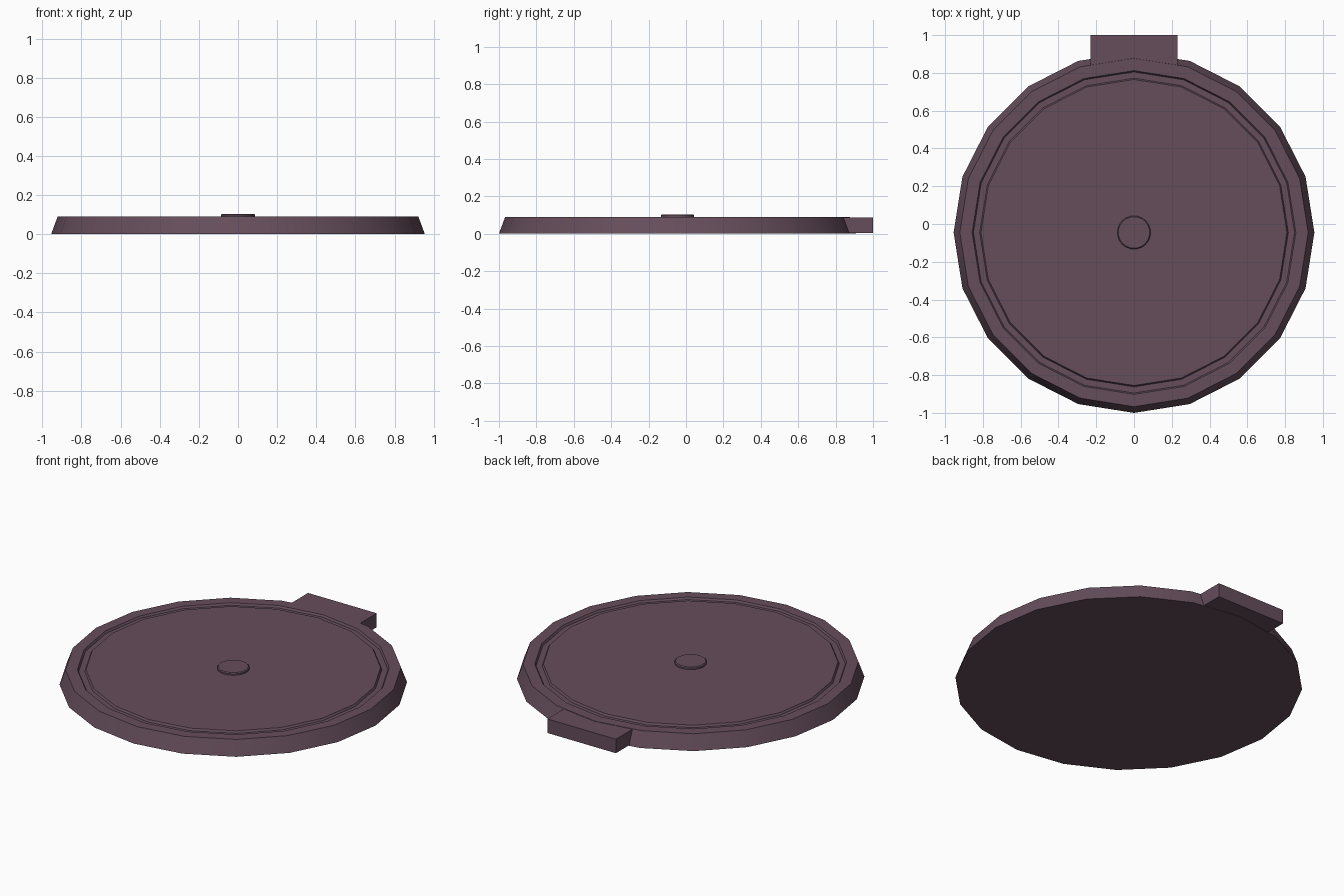
import bpy, bmesh, math

if "Cube" in bpy.data.objects:
    bpy.data.objects.remove(bpy.data.objects["Cube"])

CENTRE_Y = -0.045

mat = bpy.data.materials.new("plum_plastic")
mat.diffuse_color = (0.13, 0.075, 0.105, 1)
mat.use_nodes = True
mat.node_tree.nodes["Principled BSDF"].inputs["Base Color"].default_value = mat.diffuse_color


def finish(name, bm):
    bmesh.ops.recalc_face_normals(bm, faces=bm.faces)
    mesh = bpy.data.meshes.new(name)
    bm.to_mesh(mesh)
    bm.free()
    mesh.materials.append(mat)
    obj = bpy.data.objects.new(name, mesh)
    bpy.context.collection.objects.link(obj)
    bpy.ops.object.select_all(action='DESELECT')
    obj.select_set(True)
    bpy.context.view_layer.objects.active = obj
    bpy.ops.object.shade_smooth_by_angle(angle=math.radians(30))
    return obj


def lathe(name, profile, sides):
    """Turn a (radius, z) profile into a closed solid with flat end caps."""
    bm = bmesh.new()
    rings = []
    for r, z in profile:
        rings.append([bm.verts.new((r * math.sin(math.tau * i / sides),
                                    CENTRE_Y + r * math.cos(math.tau * i / sides), z))
                      for i in range(sides)])
    for a, b in zip(rings, rings[1:]):
        for i in range(sides):
            j = (i + 1) % sides
            bm.faces.new((a[i], a[j], b[j], b[i]))
    bm.faces.new(rings[0])
    bm.faces.new(rings[-1])
    return finish(name, bm)


# Tapered 20-sided lid with a shallow groove near the rim
lathe("lid_disc", [(0.955, 0), (0.922, 0.09), (0.857, 0.09), (0.85, 0.078),
                   (0.817, 0.078), (0.81, 0.09)], 20)

# Small round button in the middle
lathe("centre_button", [(0.088, 0.085), (0.088, 0.099), (0.083, 0.104)], 32)

# Rectangular hinge tab at the back, tucked into the lid
bm = bmesh.new()
bmesh.ops.create_cube(bm, size=1)
y0, y1, z0, z1 = 0.82, 1.0, 0.003, 0.088
bmesh.ops.scale(bm, vec=(0.46, y1 - y0, z1 - z0), verts=bm.verts)
bmesh.ops.translate(bm, vec=(0, (y0 + y1) / 2, (z0 + z1) / 2), verts=bm.verts)
finish("hinge_tab", bm)
